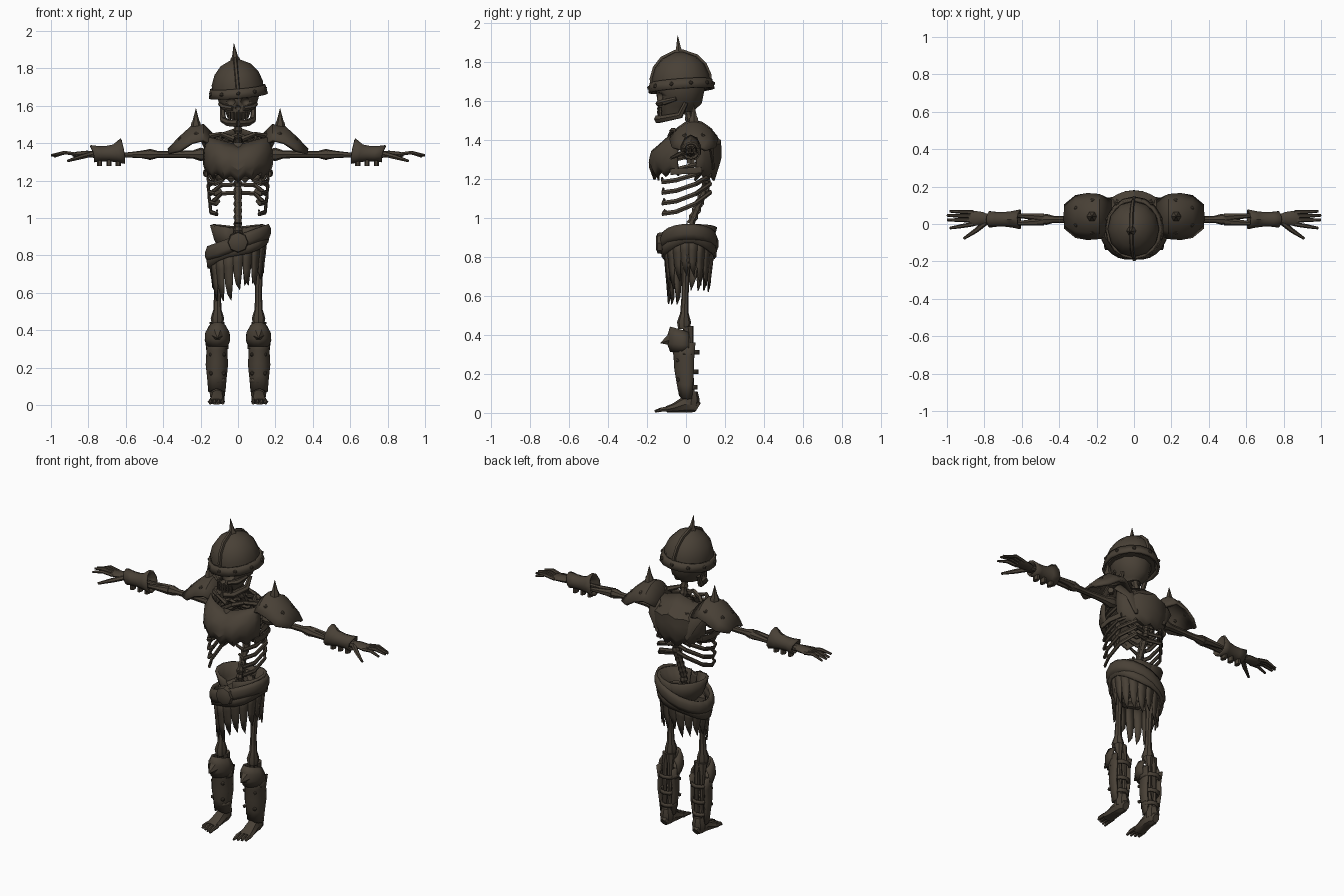
import bpy, bmesh, math, random
from math import sin, cos, pi, radians
from mathutils import Vector, Matrix

random.seed(4)
cube = bpy.data.objects.get("Cube")
if cube:
    bpy.data.objects.remove(cube)

COLOUR = (0.066, 0.052, 0.037, 1)
mat = bpy.data.materials.new("dark weathered brown")
mat.use_nodes = True
mat.diffuse_color = COLOUR
bsdf = mat.node_tree.nodes["Principled BSDF"]
bsdf.inputs["Base Color"].default_value = COLOUR
bsdf.inputs["Roughness"].default_value = 0.9


def finish(name, bm, mirror=False, thick=0, angle=38):
    bmesh.ops.recalc_face_normals(bm, faces=bm.faces)
    me = bpy.data.meshes.new(name)
    bm.to_mesh(me)
    bm.free()
    me.materials.append(mat)
    ob = bpy.data.objects.new(name, me)
    bpy.context.collection.objects.link(ob)
    bpy.context.view_layer.objects.active = ob
    bpy.ops.object.select_all(action='DESELECT')
    ob.select_set(True)
    bpy.ops.object.shade_smooth_by_angle(angle=radians(angle))
    if thick:
        mod = ob.modifiers.new("thickness", 'SOLIDIFY')
        mod.thickness, mod.offset = thick, 0
    if mirror:
        ob.modifiers.new("mirror", 'MIRROR').use_mirror_merge = False
    return ob


def add_tube(bm, pts, radii, sides=7, ref=None):
    """Loft elliptical rings along a path."""
    pts = [Vector(p) for p in pts]
    whole = (pts[-1] - pts[0]).normalized()
    ref = Vector(ref) if ref else Vector((0, 1, 0) if abs(whole.z) > 0.8 else (0, 0, 1))
    rings = []
    for i, p in enumerate(pts):
        t = (pts[min(i + 1, len(pts) - 1)] - pts[max(i - 1, 0)]).normalized()
        u = t.cross(ref).normalized()
        w = t.cross(u)
        a, b = radii[i] if isinstance(radii[i], tuple) else (radii[i], radii[i])
        rings.append([bm.verts.new(p + u * a * cos(2 * pi * k / sides) + w * b * sin(2 * pi * k / sides))
                      for k in range(sides)])
    for r, s in zip(rings, rings[1:]):
        for k in range(sides):
            bm.faces.new((r[k], r[(k + 1) % sides], s[(k + 1) % sides], s[k]))
    bm.faces.new(rings[0])
    bm.faces.new(rings[-1])


def tubes(name, items, sides=7, mirror=False, ref=None):
    bm = bmesh.new()
    for pts, radii in items:
        add_tube(bm, pts, radii, sides, ref)
    return finish(name, bm, mirror)


def sheet(name, fn, nu, nv, thick=0.012, mirror=False):
    """Curved plate from a function of u, v."""
    bm = bmesh.new()
    g = [[bm.verts.new(fn(i / nu, j / nv)) for j in range(nv + 1)] for i in range(nu + 1)]
    for i in range(nu):
        for j in range(nv):
            bm.faces.new((g[i][j], g[i + 1][j], g[i + 1][j + 1], g[i][j + 1]))
    bmesh.ops.remove_doubles(bm, verts=bm.verts, dist=0.0005)
    return finish(name, bm, mirror, thick)


def rivets(name, places, r=0.012, mirror=False):
    bm = bmesh.new()
    for p in places:
        bmesh.ops.create_icosphere(bm, subdivisions=1, radius=r, matrix=Matrix.Translation(p))
    return finish(name, bm, mirror, angle=10)


def lerp(table, t):
    """Read a value from evenly spaced samples."""
    f = min(max(t, 0), 1) * (len(table) - 1)
    i = min(int(f), len(table) - 2)
    return table[i] + (table[i + 1] - table[i]) * (f - i)


# --- Helmet, tilted to one side
HY = -0.025
prof = [(1.655, .135, .148), (1.72, .138, .15), (1.775, .118, .13), (1.82, .08, .09), (1.85, .018, .02)]
helmet = [tubes("helmet_dome", [([(0, HY, z) for z, a, b in prof], [(a, b) for z, a, b in prof])], 12)]
helmet.append(sheet("helmet_band", lambda u, v: (
    (.152 - .01 * v) * sin(2 * pi * u), HY - (.164 - .01 * v) * cos(2 * pi * u), 1.65 + .05 * v), 16, 1, .014))
ridge = [(s, z + .003, b) for s in (-1, 1) for z, a, b in (prof if s < 0 else prof[::-1])]
helmet.append(tubes("helmet_ridge", [([(0, HY + s * b, z) for s, z, b in ridge], [.011] * len(ridge))],
                    5, ref=(1, 0, 0)))
helmet.append(tubes("helmet_spike", [([(0, HY, z) for z in (1.83, 1.855, 1.865, 1.935)], [.03, .024, .016, .001])], 6))
helmet.append(rivets("helmet_rivets", [(.152 * sin(k * pi / 5), HY - .164 * cos(k * pi / 5), 1.677) for k in range(10)]))
pivot = Vector((0, HY, 1.68))
lean = (Matrix.Translation(pivot) @ Matrix.Rotation(radians(-5), 4, 'Y')
        @ Matrix.Rotation(radians(4), 4, 'X') @ Matrix.Translation(-pivot))
for ob in helmet:
    ob.data.transform(lean)

# --- Skull with carved sockets
skull = tubes("skull", [([(0, -.045, 1.535), (0, -.05, 1.57), (0, -.035, 1.61), (0, -.03, 1.66), (0, -.03, 1.72)],
                         [(.055, .085), (.07, .1), (.1, .118), (.115, .125), (.11, .12)])], 12)
bm = bmesh.new()
for x, z, r in ((-.042, 1.622, .028), (.042, 1.622, .028), (0, 1.588, .016)):
    bmesh.ops.create_icosphere(bm, subdivisions=2, radius=r,
                               matrix=Matrix.Translation((x, -.15, z)) @ Matrix.Diagonal((1, 1.6, .85, 1)))
cutter = finish("socket_cutter", bm)
mod = skull.modifiers.new("sockets", 'BOOLEAN')
mod.operation, mod.object = 'DIFFERENCE', cutter
bpy.context.view_layer.objects.active = skull
bpy.ops.object.modifier_apply(modifier=mod.name)
bpy.data.objects.remove(cutter)
tubes("cheekbone", [([(.03, -.145, 1.585), (.075, -.115, 1.592), (.098, -.05, 1.61)], [.013, .016, .01])], 6, True)
tubes("jaw", [([(.085, 0, 1.59), (.08, -.03, 1.525), (.05, -.115, 1.508), (0, -.145, 1.505)],
               [.012, .018, .019, .022])], 6, True)
tubes("teeth", [([(x, -.14 + 5 * x * x, z), (x, -.142 + 5 * x * x, z + .025)], [.007, .007])
                for z in (1.522, 1.553 - .012) for x in (.009, .027, .044)], 5, True)

# --- Spine and neck
curve = [.02, .02, .06, .1, .11, .09, .03, .01]
bones = []
for k in range(20):
    z, t = .86 + k * .036, k / 19
    y0, y1 = lerp(curve, t), lerp(curve, t + .05)
    bones.append(([(0, y0, z), (0, (y0 + y1) / 2, z + .018), (0, y1, z + .036)], [.025, .018, .025]))
tubes("spine", bones, 7)

# --- Ribs
items = []
for k in range(7):
    z, w = 1.40 - k * .044, .15 + .012 * sin(k / 6 * pi)
    drop, end = .045 + .01 * k, .04 + .012 * k
    items.append(([(0, .1, z), (.09, .125, z - .005), (w, .05, z - drop * .6), (w - .005, -.05, z - drop),
                   (w * .75, -.12, z - drop - .01), (end, -.14 + .006 * k, z - drop + .01)],
                  [(.009, .013)] * 5 + [(.006, .009)]))
tubes("ribs", items, 6, True, ref=(0, 0, 1))
tubes("sternum", [([(0, -.1, 1.4), (0, -.145, 1.3), (0, -.14, 1.19)], [(.03, .012), (.02, .01), (.008, .006)])], 6)
tubes("collarbone", [([(.02, -.08, 1.42), (.09, -.07, 1.45), (.18, .01, 1.43)], [.016, .012, .018])], 6, True)
tubes("shoulder_blade", [([(.17, .06, 1.43), (.12, .13, 1.36), (.1, .14, 1.25)],
                          [(.035, .015), (.05, .012), (.01, .008)])], 6, True, ref=(0, 1, 0))


# --- Chest and back armour with ragged hems
def chest(u, v):
    a = (u - .5) * radians(156)
    hem = 1.195 + .03 * (round(u * 12) % 2) + .02 * abs(sin(a))
    top = 1.385 + .045 * sin(abs(a) * 1.15)
    bulge = .018 * abs(sin(2 * a)) * sin(v * pi)
    return (lerp([.165, .185, .185, .165], v) * sin(a),
            -(lerp([.155, .178, .165, .1], v) + bulge) * cos(a) - .005, hem + (top - hem) * v)


def back(u, v):
    a = (u - .5) * radians(150)
    hem = 1.19 + .03 * (round(u * 10) % 2)
    top = 1.48 - .05 * abs(sin(a))
    return (lerp([.14, .175, .18, .15], v) * sin(a),
            .01 + lerp([.135, .165, .165, .05], v) * cos(a), hem + (top - hem) * v)


sheet("chest_plate", chest, 12, 6)
sheet("back_plate", back, 10, 6)
tubes("torso_strap", [([(.165, -.06, 1.405), (.165, .0, 1.455), (.15, .06, 1.44)], [(.03, .008)] * 3),
                      ([(.17, -.08, 1.235), (.18, 0, 1.24), (.16, .08, 1.245)], [(.008, .018)] * 3)], 6, True)
tubes("neck_guard", [([(.1 * sin(a), .01 - .085 * cos(a), 1.425 + .02 * cos(a * 3)) for a in
                       [k * pi / 6 for k in range(7)]], [.012] * 7)], 5, True, ref=(0, 0, 1))


# --- Shoulder plates
def pauldron(u, v):
    s = (v - .5) * 2
    half = lerp([.085, .115, .12, .11, .06], u)
    drop = lerp([.05, .08, .085, .07, .02], u) * abs(s) ** 2
    return (.125 + .245 * u, .04 + half * s, lerp([1.435, 1.495, 1.485, 1.43, 1.365], u) - drop)


sheet("pauldron", pauldron, 4, 6, .016, True)
rivets("pauldron_rivets", [Vector(pauldron(u, v)) for u, v in ((.4, .15), (.4, .85), (.75, .3), (.75, .7))], .015, True)
tubes("pauldron_spike", [([(.225, .04, z) for z in (1.47, 1.51, 1.52, 1.585)], [.032, .024, .018, .001])], 6, True)

# --- Arms
AY, AZ = .025, 1.34


def along(xs):
    return [(x, AY, AZ) for x in xs]


tubes("upper_arm_bone", [(along([.165, .2, .24, .34, .43, .47, .495]), [.028, .036, .022, .018, .019, .03, .022])], 8, True)
tubes("forearm_bones", [([(.485, AY + s * .008, AZ), (.52, AY + s * .014, AZ), (.62, AY + s * .02, AZ - .004),
                          (.74, AY + s * .012, AZ), (.79, AY + s * .012, AZ)], [.026, .02, .012, .015, .018])
                        for s in (-1, 1)], 7, True)


def bracer(u, v):
    a = 2 * pi * u
    peak = max(0, cos(a))
    r = lerp([.05, .041, .036, .036, .041], v)
    return (.605 + .02 * peak + .165 * v, AY + r * sin(a), AZ + .004 + r * cos(a) + .028 * peak * max(0, 1 - 3.5 * v))


sheet("bracer", bracer, 10, 4, .01, True)
tubes("bracer_straps", [([(x, AY, AZ - .062), (x, AY, AZ - .03)], [(.014, .022)] * 2) for x in (.64, .69, .74)], 6, True)

# --- Hands
tubes("palm", [([(.77, AY, AZ), (.81, AY + .005, AZ + .002), (.865, .03, AZ), (.885, .03, AZ - .002)],
                [(.022, .018), (.034, .018), (.042, .014), (.036, .01)])], 8, True)
tips = [(.985, .068, 1.327), (1.0, .046, 1.333), (1.0, .022, 1.336), (.985, -.022, 1.335)]
items = [([(.86, .062 - k * .021, AZ), ((.86 + t[0]) / 2, (.062 - k * .021 + t[1]) / 2, AZ + .01), t],
          [(.012, .01), (.011, .01), (.007, .006)]) for k, t in enumerate(tips)]
items.append(([(.79, .01, AZ), (.845, -.035, 1.325), (.91, -.078, 1.305)], [.015, .013, .007]))
tubes("fingers", items, 6, True)


# --- Pelvis
def hip_wing(u, v):
    a = radians(-60 + 200 * u)
    r = lerp([.045, .1, .135], v)
    return (.015 + r * cos(a - .45) * .95, .03 + r * sin(a - .45) * .9, lerp([.8, .84, .945], v) + .02 * sin(u * pi) * v)


sheet("hip_wing", hip_wing, 8, 3, .018, True)
tubes("pelvis_bone", [([(0, .09, .92), (.05, .07, .86), (.105, .01, .83), (.07, -.06, .8), (0, -.075, .79)],
                       [.035, .032, .04, .024, .022])], 7, True, ref=(0, 0, 1))
tubes("tailbone", [([(0, .09, .93), (0, .11, .85), (0, .09, .78)], [(.05, .025), (.035, .02), (.01, .01)])], 7)


# --- Slanted belt, buckle and torn cloth
def belt_point(a, drop=0, out=0):
    x, y = (.158 + out) * sin(a), .015 - (.132 + out) * cos(a)
    return Vector((x, y, .905 + .38 * x - drop))


sheet("belt", lambda u, v: belt_point(2 * pi * u, .075 * v, .012 * sin(v * pi)), 18, 3, .02)
sheet("belt_sash", lambda u, v: belt_point(2 * pi * u, .05 + .055 * v + .012 * sin(6 * pi * u), .008 - .006 * v), 18, 2, .012)
tubes("buckle", [([(0, -.11, .87), (0, -.145, .87), (0, -.155, .87)], [.058, .052, .03])], 8)
bm = bmesh.new()
COUNT = 18
for k in range(COUNT):
    a = 2 * pi * k / COUNT
    length = .13 + .08 * random.random() + .06 * max(0, cos(a - .3))
    half = pi / COUNT * 1.02
    rows = []
    for j, shrink in enumerate((1, 1, .85, .45)):
        d = .07 + length * j / 3
        rows.append([bm.verts.new(belt_point(a + s * half * shrink, d + (.02 * s if j == 3 else 0), -.004 - .02 * j / 3))
                     for s in (-1, 1)])
    for r, s in zip(rows, rows[1:]):
        bm.faces.new((r[0], r[1], s[1], s[0]))
finish("torn_skirt", bm, False, .008)

# --- Legs
LX = .11
tubes("thigh_bone", [([(.1, .01, .84), (.115, .005, .8), (.113, 0, .74), (LX, -.005, .6), (LX, -.008, .51),
                       (LX, -.01, .465), (LX, -.01, .43)], [.03, .034, .022, .018, .022, .036, .03])], 8, True)
tubes("shin_bones", [([(LX + s * .012, .01, .44), (LX + s * .018, .02, .38), (LX + s * .018, .025, .22),
                       (LX + s * .014, .03, .07)], [.03, .018, .012, .018]) for s in (-1, 1)], 7, True)


def greave(u, v):
    a = (u - .5) * radians(230)
    return (LX + .003 + lerp([.04, .046, .054, .05, .058], v) * sin(a),
            .012 - lerp([.042, .055, .066, .07, .085], v) * cos(a), .09 + .27 * v - .02 * abs(sin(a)) * (1 - v))


def knee(u, v):
    a = (u - .5) * radians(200)
    return (LX + lerp([.05, .062, .06, .04], v) * sin(a), -lerp([.075, .09, .088, .075], v) * cos(a),
            .315 + .1 * v + .025 * cos(a) * v)


sheet("greave", greave, 8, 4, .012, True)
sheet("knee_guard", knee, 8, 3, .014, True)
tubes("knee_spike", [([(LX, -.08, .375), (LX, -.1, .368), (LX, -.13, .358)], [.034, .022, .002])], 6, True)
rivets("greave_rivets", [(LX + s * .035, -.042, z) for s in (-1, 1) for z in (.17, .27)], .012, True)
for z, r in ((.12, .046), (.2, .05), (.3, .056)):
    sheet("leg_strap", lambda u, v: (LX + r * sin(2 * pi * u), .008 + r * cos(2 * pi * u), z + .022 * v), 10, 1, .01, True)

# --- Feet
tubes("foot", [([(LX, .062, .028), (LX, .035, .045), (LX, -.01, .042), (.113, -.06, .026), (.117, -.1, .018)],
                [(.022, .026), (.035, .044), (.036, .04), (.042, .024), (.046, .016)])], 8, True)
tubes("ankle", [([(LX, .03, .11), (LX, .028, .07), (LX, .025, .04)], [.03, .042, .038])], 8, True)
tubes("toes", [([(.083 + k * .021, -.085, .02), (.082 + k * .022, -.125, .018), (.081 + k * .0225, -.16 + k * .008, .008)],
                [.013, .012, .007]) for k in range(4)], 6, True)
